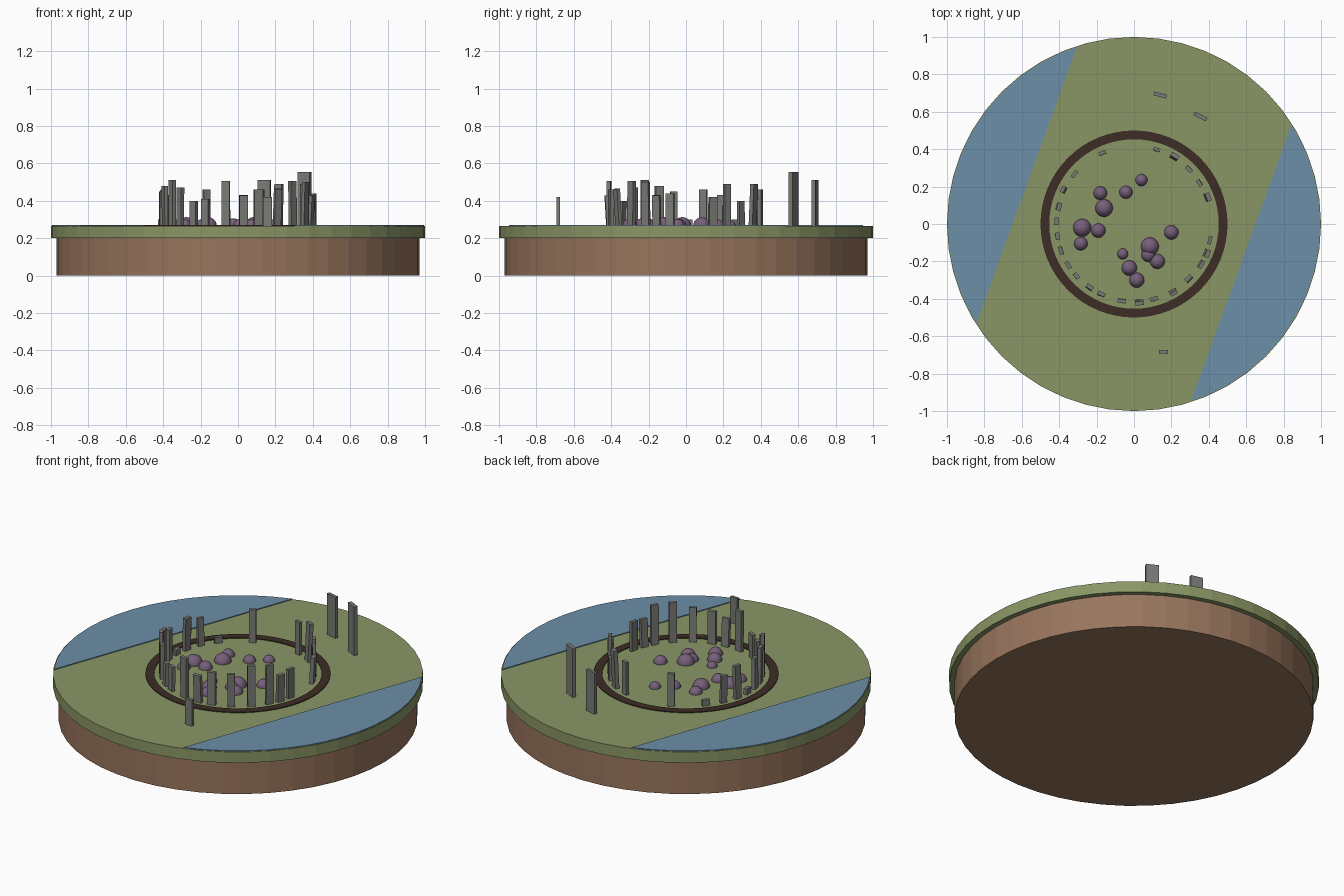
import bpy, bmesh, random
from math import radians, cos, sin, pi, acos
from mathutils import Matrix

random.seed(4)
old = bpy.data.objects.get("Cube")
if old:
    bpy.data.objects.remove(old)


def material(name, rgb):
    """Flat colour given in display values, stored as linear."""
    lin = [(c / 255 / 12.92 if c < 11 else ((c / 255 + 0.055) / 1.055) ** 2.4) for c in rgb]
    m = bpy.data.materials.new(name)
    m.use_nodes = True
    m.diffuse_color = (*lin, 1)
    bsdf = m.node_tree.nodes["Principled BSDF"]
    bsdf.inputs["Base Color"].default_value = (*lin, 1)
    bsdf.inputs["Roughness"].default_value = 0.9
    return m


GRASS = material("moss_green", (138, 150, 101))
SOIL = material("soil_brown", (152, 117, 93))
WATER = material("water_blue", (108, 143, 168))
DITCH = material("dark_earth", (61, 45, 38))
STONE = material("stone_grey", (122, 122, 119))
PURPLE = material("dusky_purple", (118, 95, 122))


def finish(name, bm, mat):
    bmesh.ops.recalc_face_normals(bm, faces=bm.faces)
    me = bpy.data.meshes.new(name)
    bm.to_mesh(me)
    bm.free()
    me.materials.append(mat)
    ob = bpy.data.objects.new(name, me)
    bpy.context.collection.objects.link(ob)
    return ob


def prism(name, outline, z0, z1, mat):
    """Extrude a flat outline between two heights."""
    bm = bmesh.new()
    face = bm.faces.new([bm.verts.new((x, y, z0)) for x, y in outline])
    top = bmesh.ops.extrude_face_region(bm, geom=[face])["geom"]
    verts = [g for g in top if isinstance(g, bmesh.types.BMVert)]
    bmesh.ops.translate(bm, verts=verts, vec=(0, 0, z1 - z0))
    return finish(name, bm, mat)


def arc(r, a0, a1, n):
    return [(r * cos(a0 + (a1 - a0) * i / n), r * sin(a0 + (a1 - a0) * i / n)) for i in range(n + 1)]


# Ground: soil base with a wider turf cap
GROUND = 0.265
prism("soil_base", arc(0.97, 0, 2 * pi, 48)[:-1], 0, 0.2, SOIL)
prism("turf_cap", arc(1.0, 0, 2 * pi, 48)[:-1], 0.2, GROUND, GRASS)

# Water: two shallow circle segments on opposite sides
half = acos(0.61 / 0.995)
for name, mid in (("left_water", radians(-20)), ("right_water", radians(160))):
    prism(name, arc(0.995, mid - half, mid + half, 16), GROUND - 0.003, GROUND + 0.005, WATER)

# Ditch: flat ring around the stone circle
bm = bmesh.new()
profile = [(0.453, GROUND - 0.003), (0.5, GROUND - 0.003), (0.5, GROUND + 0.005), (0.453, GROUND + 0.005)]
verts = [bm.verts.new((r, 0, z)) for r, z in profile]
edges = [bm.edges.new((verts[i], verts[i - 1])) for i in range(4)]
bmesh.ops.spin(bm, geom=verts + edges, cent=(0, 0, 0), axis=(0, 0, 1), angle=2 * pi, steps=64)
bmesh.ops.remove_doubles(bm, verts=bm.verts, dist=0.0005)
finish("ditch_ring", bm, DITCH)


def stone(name, x, y, turn, top, width, depth, lean=0):
    """Upright slab, sunk slightly into the turf."""
    base = GROUND - 0.01
    height = top - base
    bm = bmesh.new()
    bmesh.ops.create_cube(bm, size=1)
    bmesh.ops.scale(bm, verts=bm.verts, vec=(width, depth, height))
    bmesh.ops.translate(bm, verts=bm.verts, vec=(0, 0, height / 2))
    place = Matrix.Translation((x, y, base)) @ Matrix.Rotation(turn, 4, "Z") @ Matrix.Rotation(lean, 4, "X")
    bmesh.ops.transform(bm, matrix=place, verts=bm.verts)
    finish(name, bm, STONE)


# Stone circle: bearing in degrees and top height
circle = [(114, .46), (73, .46), (59, .49), (45, .4), (32, .49), (20, .42), (-12, .44), (-22, .43),
          (-31, .5), (-45, .505), (-60, .465), (-75, .46), (-86, .43), (-99, .505), (-115, .41),
          (-125, .4), (-138, .47), (-148, .51), (-160, .48), (-171, .45), (178, .3), (167, .46),
          (154, .43), (140, .3)]
for i, (deg, top) in enumerate(circle):
    a = radians(deg)
    stone(f"circle_stone_{i + 1}", 0.415 * cos(a), 0.415 * sin(a), a + pi / 2, top,
          random.uniform(0.036, 0.046), random.uniform(0.018, 0.024), radians(random.uniform(-2, 4)))

# Outlying stones
stone("back_outlier", 0.14, 0.69, radians(-14), 0.51, 0.07, 0.02)
stone("back_left_outlier", 0.355, 0.575, radians(-27), 0.555, 0.072, 0.022)
stone("front_outlier", 0.157, -0.683, radians(-2), 0.42, 0.048, 0.018)

# Heather clumps: half-buried balls
clumps = [(.04, .235, .032), (-.18, .165, .036), (-.043, .17, .035), (-.16, .085, .047),
          (-.277, -.02, .048), (-.19, -.035, .038), (-.284, -.105, .036), (.2, -.045, .038),
          (.085, -.12, .048), (.077, -.165, .038), (.125, -.2, .04), (-.06, -.16, .029),
          (-.025, -.235, .041), (.015, -.3, .04)]
for i, (x, y, r) in enumerate(clumps):
    bm = bmesh.new()
    bmesh.ops.create_uvsphere(bm, u_segments=20, v_segments=12, radius=r,
                              matrix=Matrix.Translation((x, y, GROUND)))
    ob = finish(f"heather_clump_{i + 1}", bm, PURPLE)
    for p in ob.data.polygons:
        p.use_smooth = True
